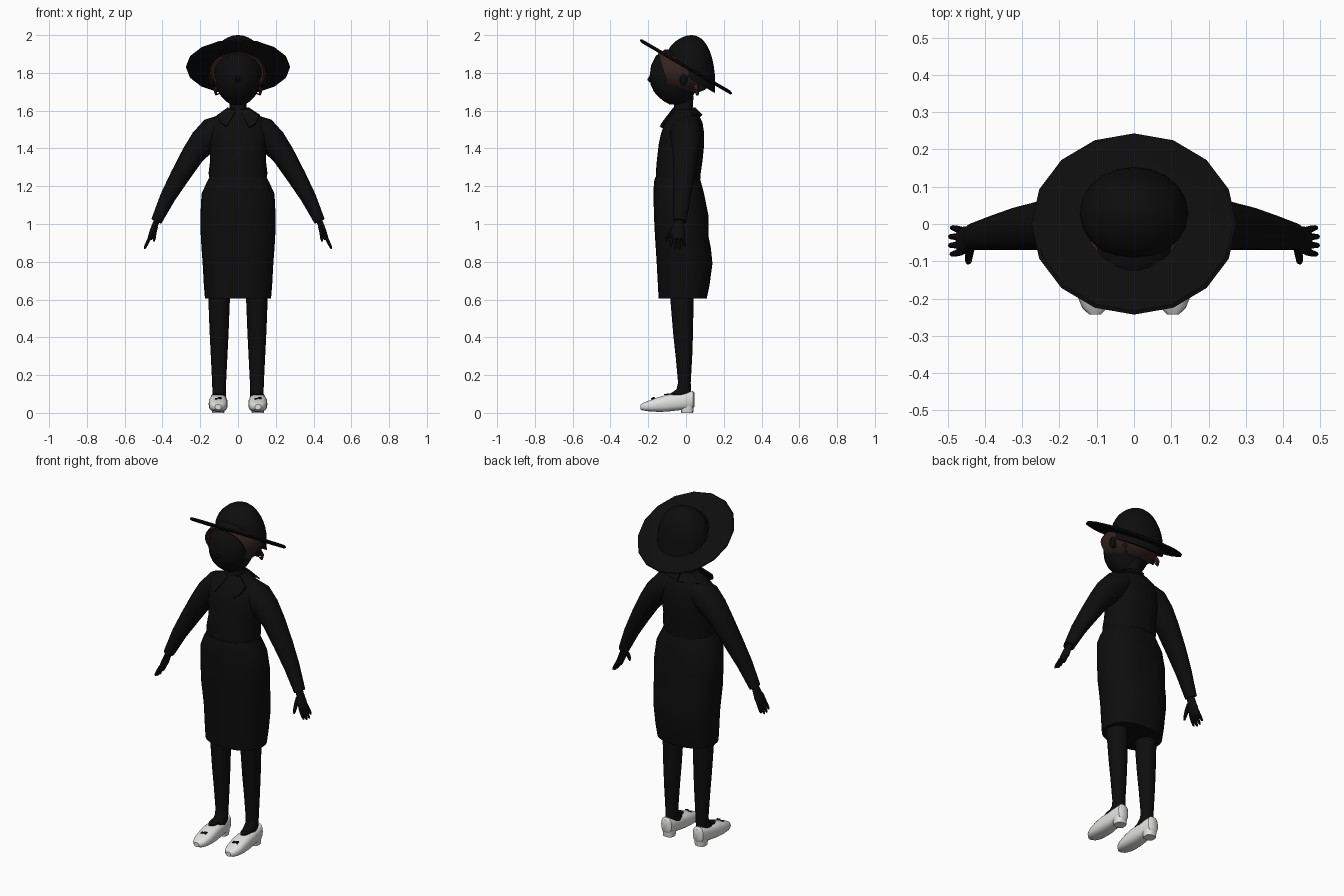
import bpy, bmesh, math
from mathutils import Vector


def material(name, rgb):
    m = bpy.data.materials.new(name)
    m.diffuse_color = (*rgb, 1)
    return m


BLACK = material("black", (0.004, 0.004, 0.004))
BROWN = material("dark brown", (0.03, 0.016, 0.014))
WHITE = material("white", (0.75, 0.75, 0.74))


def finish(name, bm, mat, angle=40):
    bmesh.ops.recalc_face_normals(bm, faces=bm.faces)
    me = bpy.data.meshes.new(name)
    bm.to_mesh(me)
    bm.free()
    me.materials.append(mat)
    ob = bpy.data.objects.new(name, me)
    bpy.context.collection.objects.link(ob)
    bpy.ops.object.select_all(action='DESELECT')
    ob.select_set(True)
    bpy.context.view_layer.objects.active = ob
    if angle:
        bpy.ops.object.shade_smooth_by_angle(angle=math.radians(angle))
    return ob


def loft(name, rings, mat, n=20, power=2.0, caps=(True, True), angle=40):
    """Skin a tube through rings given as (centre, half axis u, half axis v)."""
    bm = bmesh.new()
    loops = []
    for c, u, v in rings:
        c, u, v = Vector(c), Vector(u), Vector(v)
        loop = []
        for i in range(n):
            a = 2 * math.pi * i / n
            ca, sa = math.cos(a), math.sin(a)
            e = 2 / power
            loop.append(bm.verts.new(c + u * math.copysign(abs(ca) ** e, ca)
                                     + v * math.copysign(abs(sa) ** e, sa)))
        loops.append(loop)
    for a, b in zip(loops, loops[1:]):
        for i in range(n):
            j = (i + 1) % n
            bm.faces.new((a[i], a[j], b[j], b[i]))
    if caps[0]:
        bm.faces.new(loops[0])
    if caps[1]:
        bm.faces.new(loops[-1])
    return finish(name, bm, mat, angle)


def upright(rows, x=0):
    """Horizontal rings from rows of (z, front y, back y, half width)."""
    return [((x, (f + b) / 2, z), (w, 0, 0), (0, (b - f) / 2, 0)) for z, f, b, w in rows]


def limb(rows, s):
    """Rings across a limb in the xz plane from rows of (x, y, z, half thickness, half depth)."""
    pts = [Vector((s * r[0], r[1], r[2])) for r in rows]
    out = []
    for i, r in enumerate(rows):
        d = pts[min(i + 1, len(pts) - 1)] - pts[max(i - 1, 0)]
        u = Vector((-d.z, 0, d.x)).normalized()
        v = d.cross(u).normalized()
        out.append((pts[i], u * r[3], v * r[4]))
    return out


def plate(name, pts, thick, mat):
    """Thin plate extruded from a flat outline."""
    bm = bmesh.new()
    f = bm.faces.new([bm.verts.new(p) for p in pts])
    bm.normal_update()
    off = f.normal * thick
    ext = bmesh.ops.extrude_face_region(bm, geom=[f])
    bmesh.ops.translate(bm, vec=off, verts=[e for e in ext["geom"] if isinstance(e, bmesh.types.BMVert)])
    return finish(name, bm, mat, 30)


# Clothes
loft("skirt", upright([
    (0.605, -0.145, 0.11, 0.175), (0.68, -0.149, 0.125, 0.181), (0.79, -0.155, 0.14, 0.187),
    (0.87, -0.16, 0.132, 0.193), (0.93, -0.164, 0.12, 0.197), (1.05, -0.17, 0.118, 0.199),
    (1.16, -0.172, 0.096, 0.193), (1.22, -0.17, 0.08, 0.166), (1.25, -0.162, 0.07, 0.15)]),
    BLACK, 28, 2.3)
loft("blouse", upright([
    (1.235, -0.16, 0.078, 0.15), (1.27, -0.16, 0.078, 0.156), (1.34, -0.154, 0.088, 0.147),
    (1.42, -0.145, 0.096, 0.152), (1.48, -0.132, 0.096, 0.16), (1.535, -0.113, 0.088, 0.15),
    (1.575, -0.085, 0.068, 0.105), (1.605, -0.062, 0.04, 0.055)]), BLACK, 28, 2.2)

# Neck and head
loft("neck", upright([(1.57, -0.07, 0.045, 0.055), (1.61, -0.062, 0.035, 0.044),
                      (1.68, -0.065, 0.04, 0.045)]), BLACK)
loft("head", upright([
    (1.632, -0.085, 0.01, 0.035), (1.648, -0.115, 0.02, 0.062), (1.67, -0.143, 0.03, 0.085),
    (1.70, -0.17, 0.05, 0.104), (1.74, -0.188, 0.08, 0.12), (1.78, -0.193, 0.1, 0.127),
    (1.84, -0.185, 0.1, 0.124), (1.89, -0.16, 0.08, 0.1), (1.925, -0.11, 0.05, 0.055)]), BLACK, 24)
loft("nose", [((0, -0.18, 1.79), (0.006, 0, 0), (0, 0.008, 0)),
              ((0, -0.19, 1.765), (0.014, 0, 0), (0, 0.016, 0)),
              ((0, -0.183, 1.75), (0.008, 0, 0), (0, 0.01, 0))], BLACK, 8)

# Hair: a shell open around the face, tilted like the hat
loft("hair", [((0, y, z), (rx, 0, 0), (0, -0.3 * rz, rz)) for y, z, rx, rz in [
    (-0.112, 1.80, 0.124, 0.098), (-0.116, 1.80, 0.136, 0.108), (-0.08, 1.80, 0.147, 0.115),
    (-0.03, 1.80, 0.15, 0.115), (0.03, 1.80, 0.142, 0.105), (0.075, 1.795, 0.115, 0.085),
    (0.105, 1.79, 0.07, 0.055), (0.116, 1.79, 0.025, 0.02)]], BROWN, 32, 2, (False, True))

# Hat: tilted sixteen-sided brim and a domed crown
TILT = -0.58
loft("hat_brim", [((0, 0, z), (r * 0.275, 0, 0), (0, r * 0.243, r * 0.243 * TILT)) for z, r in
                  [(1.822, 0.96), (1.828, 1.0), (1.835, 1.0), (1.843, 0.96)]], BLACK, 16, angle=30)
crown = []
for i in range(10):
    a = math.radians(88 * i / 9)
    c, s = math.cos(a), math.sin(a)
    k = 0 if i else 0.06
    crown.append(((0, 0.029, 1.825 + 0.175 * s - k), (0.147 * c, 0, 0),
                  (0, 0.125 * c, 0.125 * c * TILT * (1 - s))))
loft("hat_crown", crown, BLACK, 20)

for s, side in ((1, "left"), (-1, "right")):
    # Ear and the loose curl beneath the hair
    loft("ear_" + side, [((s * x, -0.012, 1.765), (0, r * 0.8, 0), (0, 0, r * 1.3))
                         for x, r in ((0.11, 0.022), (0.147, 0.026), (0.157, 0.015))], BLACK, 12)
    loft("curl_" + side, limb([(0.10, 0.05, 1.74, 0.012, 0.014), (0.122, 0.055, 1.71, 0.01, 0.012),
                               (0.115, 0.06, 1.685, 0.007, 0.008), (0.098, 0.06, 1.69, 0.003, 0.003)], s),
         BROWN, 8)

    # Collar flap, folded over the neckline
    plate("collar_front_" + side, [(s * x, y, z) for x, y, z in [
        (0.012, -0.072, 1.595), (0.055, -0.06, 1.612), (0.11, -0.088, 1.572),
        (0.095, -0.118, 1.535), (0.06, -0.132, 1.512)]], 0.009, BLACK)
    plate("collar_back_" + side, [(s * x, y, z) for x, y, z in [
        (0, 0.042, 1.612), (0.055, 0.02, 1.612), (0.115, 0.035, 1.572), (0, 0.082, 1.572)]], 0.008, BLACK)

    # Sleeve and hand
    loft("sleeve_" + side, limb([
        (0.07, 0.0, 1.525, 0.06, 0.07), (0.13, 0.0, 1.49, 0.078, 0.085),
        (0.185, 0.0, 1.435, 0.073, 0.078), (0.24, -0.003, 1.365, 0.061, 0.067),
        (0.31, -0.012, 1.25, 0.051, 0.058), (0.373, -0.023, 1.14, 0.041, 0.047),
        (0.432, -0.034, 1.015, 0.029, 0.036)], s), BLACK, 20)
    loft("palm_" + side, limb([
        (0.42, -0.035, 1.04, 0.018, 0.024), (0.437, -0.038, 1.0, 0.016, 0.027),
        (0.453, -0.043, 0.955, 0.017, 0.037), (0.468, -0.045, 0.92, 0.012, 0.035)], s), BLACK, 12)
    for i in range(4):
        y = -0.017 - 0.019 * i
        spread = (i - 1.5) * -0.003
        drop = (0.012, 0.0, 0.0, 0.01)[i]
        loft(f"finger_{i + 1}_{side}", limb([
            (0.462, y, 0.938, 0.009, 0.01), (0.478, y + spread, 0.905, 0.009, 0.009),
            (0.492 - drop * 0.4, y + spread * 1.5, 0.876 + drop, 0.007, 0.007),
            (0.496 - drop * 0.4, y + spread * 1.6, 0.868 + drop, 0.003, 0.003)], s), BLACK, 8)
    loft("thumb_" + side, limb([
        (0.435, -0.055, 0.985, 0.011, 0.012), (0.442, -0.083, 0.955, 0.011, 0.012),
        (0.444, -0.1, 0.925, 0.009, 0.009), (0.445, -0.105, 0.908, 0.004, 0.004)], s), BLACK, 8)

    # Leg running down into the foot
    loft("leg_" + side, upright([
        (0.05, -0.1, 0.03, 0.035), (0.1, -0.085, 0.028, 0.036), (0.125, -0.05, 0.026, 0.036),
        (0.16, -0.042, 0.025, 0.037), (0.3, -0.055, 0.033, 0.044), (0.42, -0.068, 0.037, 0.05),
        (0.6, -0.083, 0.04, 0.057), (0.75, -0.09, 0.04, 0.06)], s * 0.1), BLACK, 16)

    # Shoe body, heel and bow
    x = s * 0.105
    loft("shoe_" + side, [((x, y, (lo + hi) / 2), (w, 0, 0), (0, 0, (hi - lo) / 2)) for y, w, lo, hi in [
        (0.046, 0.02, 0.035, 0.105), (0.036, 0.034, 0.022, 0.116), (0.0, 0.042, 0.018, 0.108),
        (-0.05, 0.045, 0.012, 0.1), (-0.1, 0.05, 0.006, 0.096), (-0.15, 0.05, 0.005, 0.083),
        (-0.195, 0.046, 0.008, 0.066), (-0.225, 0.034, 0.012, 0.054), (-0.242, 0.016, 0.018, 0.044)]],
        WHITE, 18, 2.7)
    loft("heel_" + side, upright([(0.0, -0.025, 0.038, 0.032), (0.04, -0.03, 0.042, 0.036)], x),
         WHITE, 16, 2.6)
    for t in (1, -1):
        plate(f"bow_{'outer' if t == 1 else 'inner'}_{side}", [
            (x, -0.176, 0.076), (x + t * 0.018, -0.183, 0.072), (x + t * 0.018, -0.165, 0.079),
            (x, -0.17, 0.078)], 0.006, BLACK)
    # Dark opening over the instep
    plate("shoe_opening_" + side, [(x + 0.03 * math.cos(a), -0.055 + 0.06 * math.sin(a),
                                    0.1 + 0.006 * math.sin(a)) for a in
                                   [math.pi * i / 8 for i in range(16)]], 0.006, BLACK)
